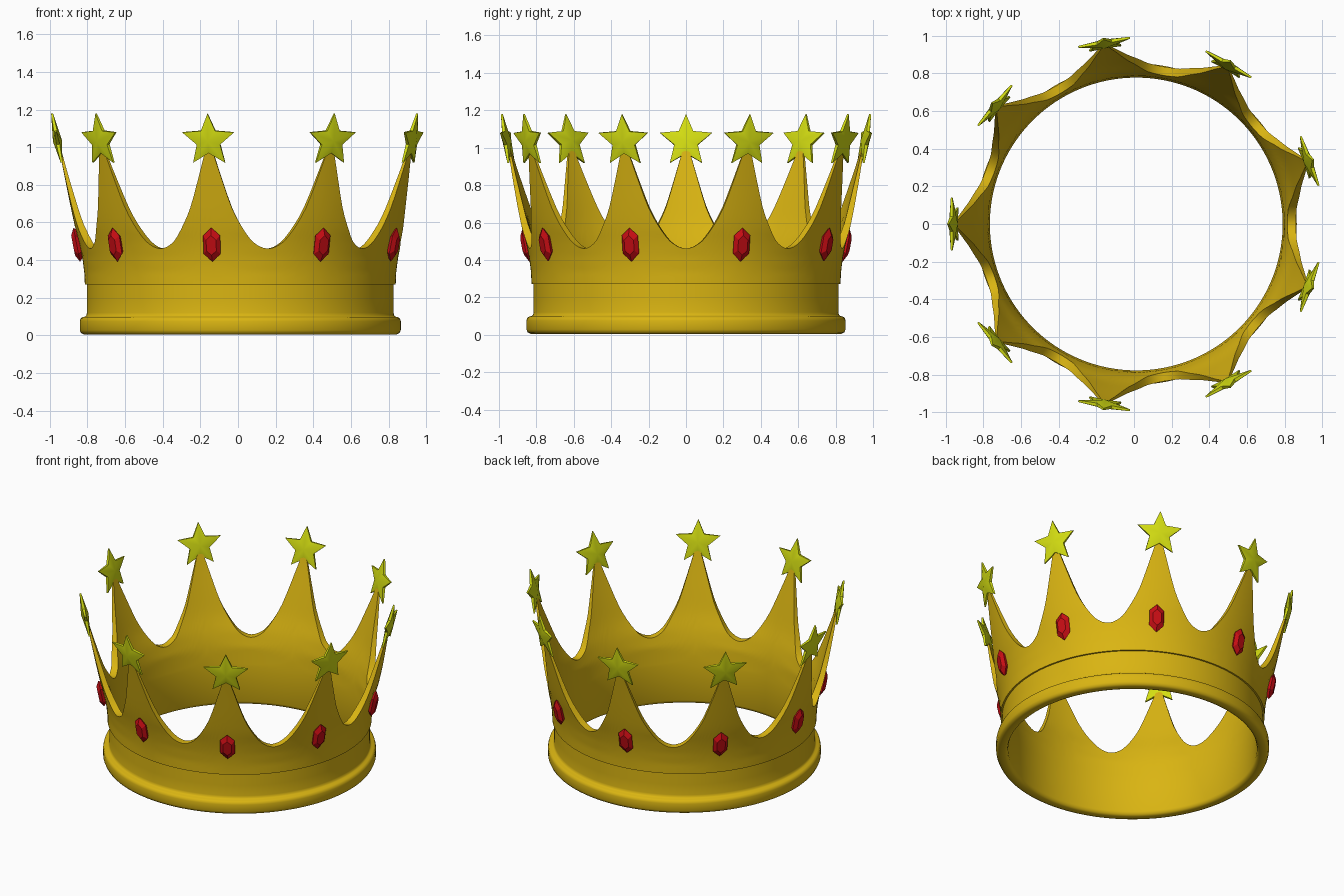
import bpy, bmesh, math
from mathutils import Matrix, Vector

if "Cube" in bpy.data.objects:
    bpy.data.objects.remove(bpy.data.objects["Cube"])

CX = 0.012           # ring axis offset
COUNT = 9            # spikes
SEG = 28             # columns per spike
TILT = math.radians(11)


def material(name, rgb):
    m = bpy.data.materials.new(name)
    m.diffuse_color = (*rgb, 1)
    m.use_nodes = True
    m.node_tree.nodes["Principled BSDF"].inputs["Base Color"].default_value = m.diffuse_color
    return m


GOLD = material("gold", (0.70, 0.46, 0.006))
YELLOW = material("star yellow", (0.66, 0.73, 0.006))
RED = material("gem red", (0.58, 0.004, 0.007))


def interp(table, x):
    for (x0, y0), (x1, y1) in zip(table, table[1:]):
        if x <= x1:
            return y0 + (y1 - y0) * (x - x0) / (x1 - x0)
    return table[-1][1]


def finish(name, bm, mat, smooth_angle=None):
    bmesh.ops.recalc_face_normals(bm, faces=bm.faces)
    me = bpy.data.meshes.new(name)
    bm.to_mesh(me)
    bm.free()
    me.materials.append(mat)
    ob = bpy.data.objects.new(name, me)
    bpy.context.collection.objects.link(ob)
    if smooth_angle:
        bpy.ops.object.select_all(action='DESELECT')
        ob.select_set(True)
        bpy.context.view_layer.objects.active = ob
        bpy.ops.object.shade_smooth_by_angle(angle=math.radians(smooth_angle))
    return ob


# Crown ring: rim height by distance from a spike, wall radii by height
RIM = [(0, 1.03), (0.05, 0.99), (0.15, 0.88), (0.25, 0.775), (0.34, 0.69), (0.43, 0.63),
       (0.52, 0.58), (0.62, 0.533), (0.72, 0.498), (0.82, 0.476), (0.91, 0.465), (1, 0.461)]
OUTER = [(0.27, 0.826), (0.34, 0.829), (0.42, 0.84), (0.5, 0.857), (0.57, 0.877),
         (0.7, 0.905), (0.91, 0.947), (1.03, 0.972)]
INNER = [(0.0, 0.778), (0.27, 0.778), (0.4, 0.788), (0.5, 0.812), (0.6, 0.848),
         (0.75, 0.888), (0.91, 0.932), (1.03, 0.962)]
# Base bead and groove wall, from inner bottom edge to band overhang
BASE = [(0.778, 0.03), (0.785, 0.012), (0.80, 0.005), (0.832, 0.005), (0.846, 0.012),
        (0.853, 0.028), (0.853, 0.075), (0.849, 0.09), (0.838, 0.097), (0.825, 0.1),
        (0.818, 0.106), (0.815, 0.12), (0.815, 0.19), (0.815, 0.27)]
ROWS = 12

bm = bmesh.new()
columns = []
for i in range(COUNT * SEG):
    a = math.pi + 2 * math.pi * i / (COUNT * SEG)
    k = i % SEG
    top = interp(RIM, min(k, SEG - k) / (SEG / 2))
    pts = list(BASE)
    for j in range(ROWS + 1):
        z = 0.27 + (top - 0.27) * j / ROWS
        pts.append((interp(OUTER, z), z))
    for j in range(ROWS, -1, -1):
        z = 0.27 + (top - 0.27) * j / ROWS
        pts.append((interp(INNER, z), z))
    columns.append([bm.verts.new((CX + r * math.cos(a), r * math.sin(a), z)) for r, z in pts])
n = len(columns[0])
for i, col in enumerate(columns):
    nxt = columns[(i + 1) % len(columns)]
    for j in range(n):
        bm.faces.new((col[j], nxt[j], nxt[(j + 1) % n], col[(j + 1) % n]))
finish("crown_ring", bm, GOLD, 50)


def placed(bm, angle, radius, z):
    # local x = sideways, y = outward, z = up; leans outward at the top
    mat = (Matrix.Translation((CX, 0, 0)) @ Matrix.Rotation(angle - math.pi / 2, 4, 'Z')
           @ Matrix.Translation((0, radius, z)) @ Matrix.Rotation(-TILT, 4, 'X'))
    bmesh.ops.transform(bm, matrix=mat, verts=bm.verts)


def star(angle):
    bm = bmesh.new()
    rings = []
    for side in (1, -1):
        ring = []
        for i in range(10):
            r = 0.147 if i % 2 == 0 else 0.066
            t = math.pi / 5 * i
            y = 0.005 if i % 2 == 0 else 0.009
            ring.append(bm.verts.new((r * math.sin(t), side * y, r * math.cos(t))))
        mid = bm.verts.new((0, side * 0.024, 0))
        for i in range(10):
            bm.faces.new((ring[i], ring[(i + 1) % 10], mid))
        rings.append(ring)
    f, b = rings
    for i in range(10):
        k = (i + 1) % 10
        bm.faces.new((f[i], f[k], b[k], b[i]))
    placed(bm, angle, 0.972, 1.035)
    finish("star", bm, YELLOW, 40)


def gem(angle):
    bm = bmesh.new()
    # stacked hexagons: back, girdle, front table
    layers = [(-0.02, 0.7), (0.006, 1.0), (0.026, 0.58)]
    hexagon = [(0, 0.092), (0.046, 0.05), (0.046, -0.05), (0, -0.092), (-0.046, -0.05), (-0.046, 0.05)]
    rings = [[bm.verts.new((x * s, y, z * s)) for x, z in hexagon] for y, s in layers]
    for lo, hi in zip(rings, rings[1:]):
        for i in range(6):
            k = (i + 1) % 6
            bm.faces.new((lo[i], lo[k], hi[k], hi[i]))
    bm.faces.new(rings[0])
    bm.faces.new(rings[-1])
    placed(bm, angle, 0.863, 0.483)
    finish("gem", bm, RED)


for i in range(COUNT):
    a = math.pi + 2 * math.pi * i / COUNT
    star(a)
    gem(a)
